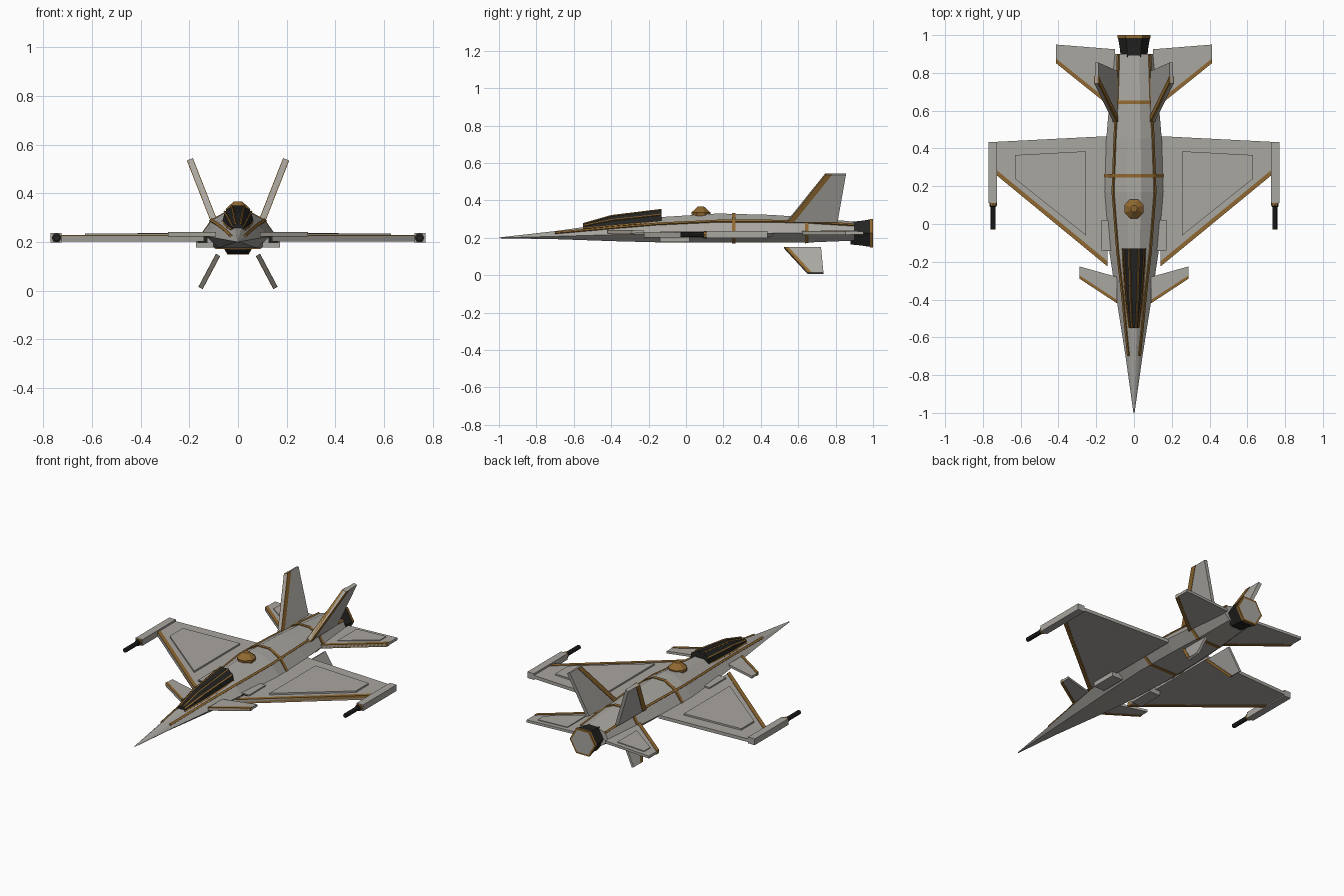
import bpy, bmesh, math
from mathutils import Vector

cube = bpy.data.objects.get("Cube")
if cube:
    bpy.data.objects.remove(cube)


def material(name, rgb):
    m = bpy.data.materials.new(name)
    m.use_nodes = True
    m.diffuse_color = (*rgb, 1)
    m.node_tree.nodes["Principled BSDF"].inputs["Base Color"].default_value = (*rgb, 1)
    return m


GREY = material("hull_grey", (0.40, 0.385, 0.355))
BRONZE = material("bronze_trim", (0.28, 0.14, 0.03))
BLACK = material("black", (0.017, 0.017, 0.016))


def finish(name, bm, mats, mirror=False):
    bmesh.ops.recalc_face_normals(bm, faces=bm.faces)
    mesh = bpy.data.meshes.new(name)
    bm.to_mesh(mesh)
    bm.free()
    for m in mats:
        mesh.materials.append(m)
    ob = bpy.data.objects.new(name, mesh)
    bpy.context.collection.objects.link(ob)
    if mirror:
        ob.modifiers.new("Mirror", "MIRROR").use_mirror_merge = False
    return ob


def loft(name, rings, mat, mirror=False):
    """Skin a list of equal-length point rings and cap both ends."""
    bm = bmesh.new()
    loops = [[bm.verts.new(p) for p in ring] for ring in rings]
    n = len(loops[0])
    for a, b in zip(loops, loops[1:]):
        for i in range(n):
            j = (i + 1) % n
            bm.faces.new((a[i], a[j], b[j], b[i]))
    bm.faces.new(loops[0])
    bm.faces.new(loops[-1])
    return finish(name, bm, [mat], mirror)


def slab(name, pts, thick, mat):
    """Flat polygon thickened evenly to both sides, mirrored across x."""
    pts = [Vector(p) for p in pts]
    off = (pts[1] - pts[0]).cross(pts[2] - pts[0]).normalized() * thick / 2
    return loft(name, [[p - off for p in pts], [p + off for p in pts]], mat, True)


def tube(name, path, r, mat):
    """Diamond-section strip running along y."""
    rings = [[(x + r, y, z), (x, y, z + r), (x - r, y, z), (x, y, z - r)] for x, y, z in path]
    return loft(name, rings, mat, True)


def fin(name, root_le, tip_le, tip_te, root_te, thick, edge):
    """Tapered surface with a slightly thicker leading-edge strip."""
    a, b, c, d = (Vector(p) for p in (root_le, tip_le, tip_te, root_te))
    slab(name, (a, b, c, d), thick, GREY)
    back = Vector((0, edge, 0))
    slab(name + "_leading_edge", (a, b, b + back, a + back), thick + 0.006, BRONZE)


def box(name, x0, x1, y0, y1, z0, z1, mat):
    zm = (z0 + z1) / 2
    return slab(name, [(x0, y0, zm), (x1, y0, zm), (x1, y1, zm), (x0, y1, zm)], z1 - z0, mat)


def prism(name, stations, sides, mat, x=0, z=0, mirror=False):
    """Polygonal turned body along y from (y, radius) stations."""
    ang = [math.tau * i / sides for i in range(sides)]
    rings = [[(x + r * math.cos(a), y, z + r * math.sin(a)) for a in ang] for y, r in stations]
    return loft(name, rings, mat, mirror)


# Fuselage stations: y, side half width, shoulder x, top z, shoulder z, side z, bottom z
HULL = [
    (-1.0, 0.003, 0.002, 0.202, 0.201, 0.2, 0.198),
    (-0.7, 0.045, 0.028, 0.236, 0.225, 0.208, 0.193),
    (-0.35, 0.10, 0.062, 0.285, 0.256, 0.218, 0.181),
    (-0.15, 0.13, 0.085, 0.31, 0.273, 0.223, 0.176),
    (0.17, 0.155, 0.11, 0.33, 0.288, 0.225, 0.175),
    (0.45, 0.147, 0.10, 0.323, 0.288, 0.225, 0.175),
    (0.65, 0.13, 0.09, 0.31, 0.283, 0.225, 0.175),
    (0.9, 0.105, 0.082, 0.286, 0.268, 0.225, 0.185),
]


def hull_at(y):
    for a, b in zip(HULL, HULL[1:]):
        if a[0] <= y <= b[0]:
            t = (y - a[0]) / (b[0] - a[0])
            return [p + (q - p) * t for p, q in zip(a, b)]


def section(station, grow=0):
    y, w, s, zt, zs, zm, zb = station
    half = [(0.35 * s, zt + grow), (s + grow, zs + grow), (w + grow, zm), (0.6 * w, zb - grow)]
    return [(x, y, z) for x, z in half] + [(-x, y, z) for x, z in reversed(half)]


loft("fuselage", [section(s) for s in HULL], GREY)
for label, y in (("middle", 0.255), ("rear", 0.645)):
    loft(label + "_band", [section(hull_at(y + d), 0.004) for d in (-0.01, 0.01)], BRONZE)
tube("shoulder_trim", [(s[2], s[0], s[4]) for s in HULL[1:]], 0.009, BRONZE)

# Canopy with lengthwise ribs: y, half width, base z, top z
CANOPY = [(-0.55, 0.026, 0.25, 0.274), (-0.4, 0.045, 0.262, 0.317), (-0.13, 0.064, 0.285, 0.35)]


def canopy_half(y, w, zb, zt):
    return [(w * 0.4, y, zt), (w * 0.85, y, zb + 0.6 * (zt - zb)), (w, y, zb)]


rings = []
for st in CANOPY:
    half = canopy_half(*st)
    rings.append(half + [(-x, y, z) for x, y, z in reversed(half)])
loft("canopy", rings, BLACK)
for i, label in enumerate(("upper", "side", "lower")):
    tube("canopy_%s_rib" % label, [canopy_half(*st)[i] for st in CANOPY], 0.005, BRONZE)

# Dorsal dome
dome = []
for r, z in ((0.05, 0.305), (0.055, 0.336), (0.018, 0.367)):
    dome.append([(r * math.cos(math.tau * (i + 0.5) / 8), 0.08 + r * math.sin(math.tau * (i + 0.5) / 8), z)
                 for i in range(8)])
loft("dorsal_dome", dome, BRONZE)

# Wings with raised panels
fin("wing", (0.14, -0.225, 0.215), (0.73, 0.26, 0.215), (0.73, 0.435, 0.215), (0.14, 0.465, 0.215), 0.02, 0.028)
slab("wing_panel", [(0.255, -0.06, 0.228), (0.63, 0.24, 0.228), (0.63, 0.365, 0.228), (0.255, 0.385, 0.228)],
     0.014, GREY)

# Wing-tip rails and missiles
box("wingtip_rail", 0.725, 0.77, 0.11, 0.435, 0.198, 0.236, GREY)
prism("wingtip_missile", [(-0.03, 0.013), (0.09, 0.013), (0.092, 0.018), (0.12, 0.018)], 8, BLACK,
      0.746, 0.217, True)
prism("missile_collar", [(0.097, 0.02), (0.112, 0.02)], 8, BRONZE, 0.746, 0.217, True)

# Foreplanes and tailplanes
fin("foreplane", (0.09, -0.42, 0.232), (0.288, -0.29, 0.232), (0.288, -0.225, 0.232), (0.09, -0.28, 0.232),
    0.014, 0.018)
fin("tailplane", (0.10, 0.6, 0.225), (0.414, 0.852, 0.225), (0.414, 0.95, 0.225), (0.10, 0.925, 0.225),
    0.016, 0.025)
slab("tailplane_panel", [(0.17, 0.72, 0.234), (0.36, 0.86, 0.234), (0.36, 0.92, 0.234), (0.17, 0.905, 0.234)],
     0.008, GREY)

# Canted upper and lower fins
fin("upper_fin", (0.098, 0.54, 0.285), (0.198, 0.745, 0.54), (0.198, 0.855, 0.54), (0.098, 0.81, 0.285),
    0.021, 0.035)
fin("lower_fin", (0.082, 0.525, 0.147), (0.154, 0.65, 0.011), (0.154, 0.735, 0.011), (0.082, 0.722, 0.147),
    0.014, 0.022)

# Side intakes
box("intake", 0.10, 0.173, -0.14, 0.02, 0.178, 0.233, GREY)
box("intake_mouth", 0.125, 0.167, -0.143, -0.138, 0.196, 0.228, BLACK)

# Engine nozzle with bronze rim and grey exhaust face
prism("nozzle", [(0.88, 0.07), (0.93, 0.075), (0.992, 0.086)], 6, BLACK, 0, 0.225)
bm = bmesh.new()
for y in (0.985, 1.0):
    bm.faces.new([bm.verts.new((0.088 * math.cos(math.tau * i / 6), y, 0.225 + 0.088 * math.sin(math.tau * i / 6)))
                  for i in range(6)])
bm.faces.ensure_lookup_table()
end = bm.faces[1]
bmesh.ops.bridge_loops(bm, edges=bm.edges[:])
bmesh.ops.inset_region(bm, faces=[end], thickness=0.012)
end.material_index = 1
finish("nozzle_rim", bm, [BRONZE, GREY])
